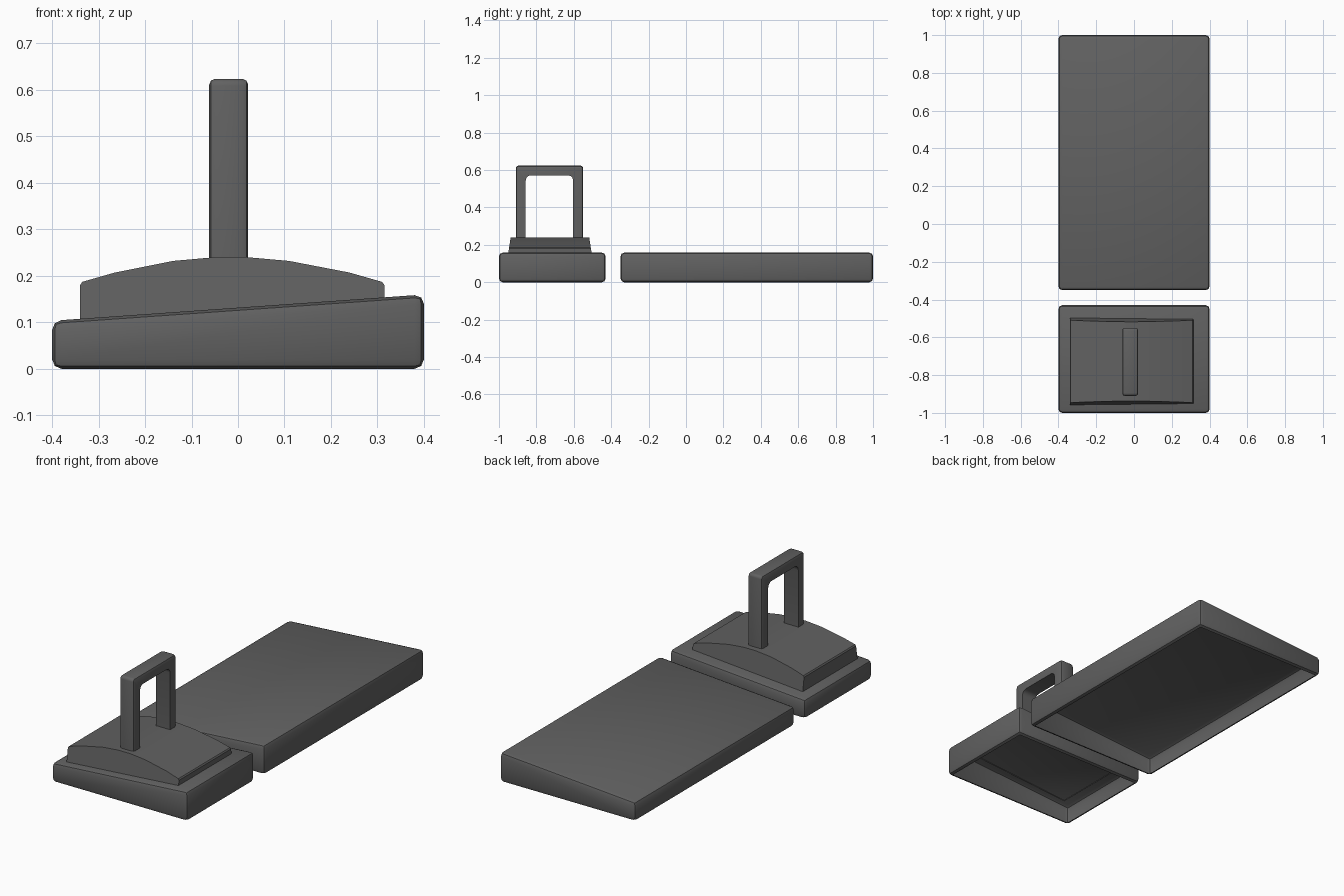
import bpy, bmesh
from math import sin, cos, radians

if "Cube" in bpy.data.objects:
    bpy.data.objects.remove(bpy.data.objects["Cube"])

dark = bpy.data.materials.new("dark_grey")
dark.diffuse_color = (0.12, 0.12, 0.12, 1)
dark.use_nodes = True
dark.node_tree.nodes["Principled BSDF"].inputs["Base Color"].default_value = dark.diffuse_color


def finish(name, bm, angle=0.6):
    bmesh.ops.recalc_face_normals(bm, faces=bm.faces)
    me = bpy.data.meshes.new(name)
    bm.to_mesh(me)
    bm.free()
    me.materials.append(dark)
    ob = bpy.data.objects.new(name, me)
    bpy.context.collection.objects.link(ob)
    bpy.ops.object.select_all(action='DESELECT')
    ob.select_set(True)
    bpy.context.view_layer.objects.active = ob
    bpy.ops.object.shade_smooth_by_angle(angle=angle)
    return ob


def loft(loop_a, loop_b):
    """Closed solid between two matching loops; returns bmesh and the rim edges."""
    bm = bmesh.new()
    a, b = ([bm.verts.new(p) for p in loop] for loop in (loop_a, loop_b))
    caps = [bm.faces.new(a), bm.faces.new(b)]
    for i in range(len(a)):
        bm.faces.new([a[i - 1], a[i], b[i], b[i - 1]])
    bmesh.ops.recalc_face_normals(bm, faces=bm.faces)
    return bm, [e for f in caps for e in f.edges]


def slope(x):
    return 0.1315 + 0.0705 * x


# Sloped bases: rounded wedges, open underneath
def wedge_base(name, y0, y1):
    profile = [(-0.4, 0), (0.4, 0), (0.4, slope(0.4)), (-0.4, slope(-0.4))]
    bm, _ = loft(*[[(x, y, z) for x, z in profile] for y in (y0, y1)])
    bmesh.ops.bevel(bm, geom=bm.edges[:], offset=0.02, segments=2,
                    profile=0.5, affect='EDGES', clamp_overlap=True)
    bottom = [f for f in bm.faces if all(v.co.z < 1e-4 for v in f.verts)]
    bmesh.ops.delete(bm, geom=bottom, context='FACES')
    return finish(name, bm)


wedge_base("long_base", -0.35, 1.0)
wedge_base("short_base", -1.0, -0.43)

# Arched housing: ends lean in, underside follows the sloped base
arc = [(-0.34, slope(-0.34) - 0.003), (-0.34, 0.18), (-0.335, 0.187), (-0.265, 0.207),
       (-0.14, 0.232), (-0.05, 0.24), (0.02, 0.24), (0.11, 0.232), (0.24, 0.207),
       (0.31, 0.187), (0.315, 0.18), (0.315, slope(0.315) - 0.003)]
bm, _ = loft(*[[(x, -0.7275 + s * (0.223 - 0.153 * (z - 0.155)), z) for x, z in arc]
               for s in (-1, 1)])
bottom = [f for f in bm.faces if all(v.co.z < 0.16 for v in f.verts)]
bmesh.ops.delete(bm, geom=bottom, context='FACES')
finish("housing", bm, 0.3)


# Upright handle: an arch with rounded corners and softened rims
def corner(cy, cz, r, start, end, n=3):
    return [(cy + r * cos(radians(start + (end - start) * i / n)),
             cz + r * sin(radians(start + (end - start) * i / n))) for i in range(n + 1)]


R, r = 0.015, 0.028
outline = ([(-0.91, 0.2)] + corner(-0.91 + R, 0.624 - R, R, 180, 90)
           + corner(-0.55 - R, 0.624 - R, R, 90, 0) + [(-0.55, 0.2), (-0.603, 0.2)]
           + corner(-0.603 - r, 0.572 - r, r, 0, 90)
           + corner(-0.857 + r, 0.572 - r, r, 90, 180) + [(-0.857, 0.2)])
bm, rims = loft(*[[(x, y, z) for y, z in outline] for x in (-0.062, 0.022)])
cy = -0.73
outer = [e for e in rims
         if all(abs(v.co.y - cy) > 0.15 or v.co.z > 0.6 for v in e.verts)
         and max(v.co.z for v in e.verts) > 0.25]
bmesh.ops.bevel(bm, geom=outer, offset=0.013, segments=2, profile=0.5,
                affect='EDGES', clamp_overlap=True)
finish("handle", bm)
